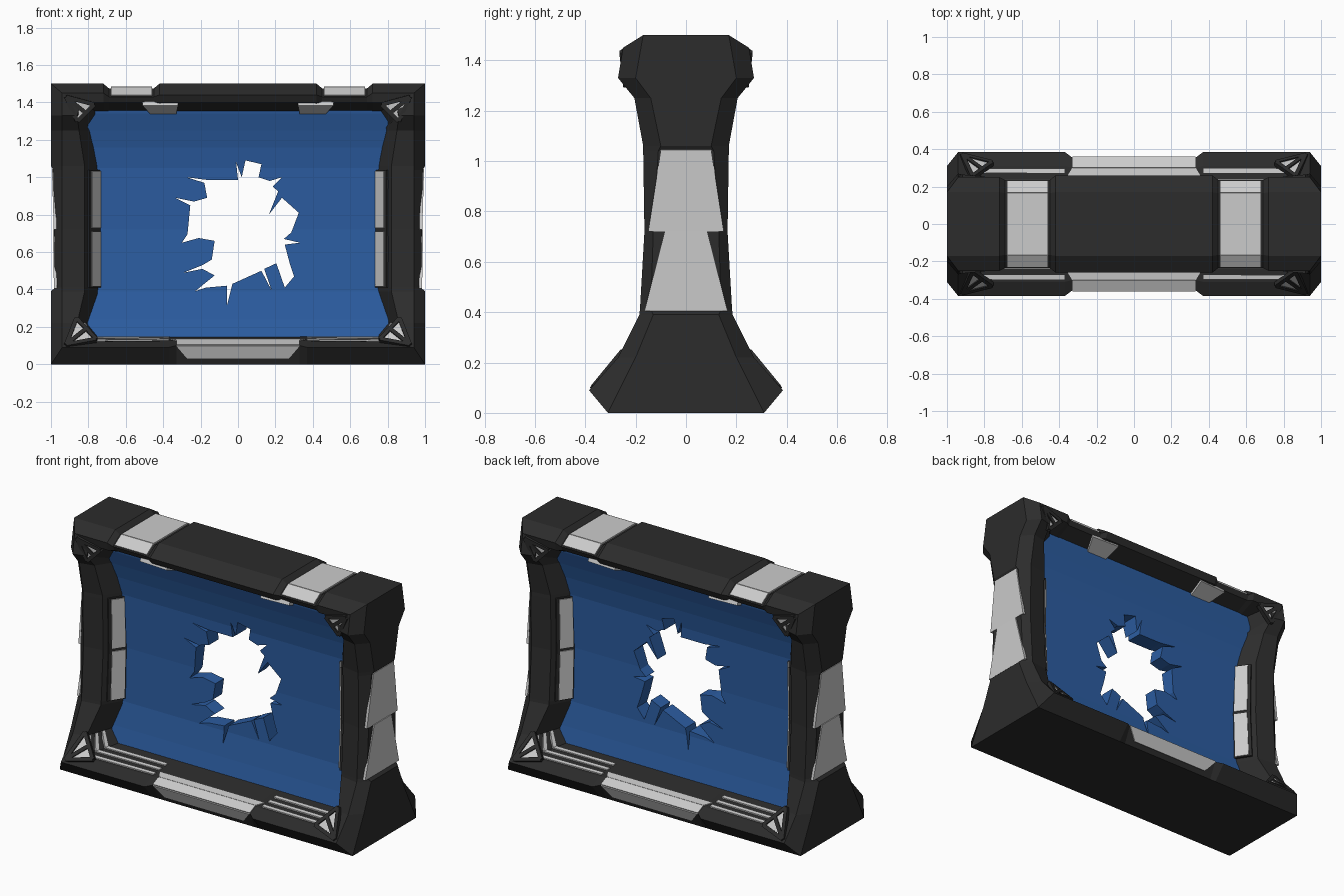
import bpy, bmesh
from mathutils import Vector as V

if "Cube" in bpy.data.objects:
    bpy.data.objects.remove(bpy.data.objects["Cube"])


def mat(name, rgb):
    m = bpy.data.materials.new(name)
    m.diffuse_color = (*rgb, 1)
    m.use_nodes = True
    m.node_tree.nodes["Principled BSDF"].inputs["Base Color"].default_value = m.diffuse_color
    return m


BLACK = mat("black_metal", (0.025, 0.025, 0.025))
BLUE = mat("blue_panel", (0.025, 0.11, 0.36))


def finish(name, bm, m=None):
    bmesh.ops.recalc_face_normals(bm, faces=bm.faces)
    me = bpy.data.meshes.new(name)
    bm.to_mesh(me)
    bm.free()
    ob = bpy.data.objects.new(name, me)
    bpy.context.collection.objects.link(ob)
    if m:
        me.materials.append(m)
    return ob


def solid(bm, low, high):
    a = [bm.verts.new(p) for p in low]
    b = [bm.verts.new(p) for p in high]
    n = len(a)
    bm.faces.new(a)
    bm.faces.new(b[::-1])
    for i in range(n):
        bm.faces.new((a[i], b[i], b[(i + 1) % n], a[(i + 1) % n]))


def plates(name, polys, t, m=None, mirror="xy"):
    """Thin slabs centred on each polygon, mirrored across the named axes."""
    bm = bmesh.new()
    for sx in ((1, -1) if "x" in mirror else (1,)):
        for sy in ((1, -1) if "y" in mirror else (1,)):
            for poly in polys:
                p = [V((v[0] * sx, v[1] * sy, v[2])) for v in poly]
                n = (p[1] - p[0]).cross(p[2] - p[0]).normalized() * t
                solid(bm, [v - n for v in p], [v + n for v in p])
    return finish(name, bm, m)


def bar(p, q, w, n):
    """Flat strip polygon from p to q of width 2w lying across normal n."""
    p, q = V(p), V(q)
    s = (q - p).cross(n).normalized() * w
    return [p - s, q - s, q + s, p + s]


# Frame stations: outer edge, front edge, inner edge, panel edge
def bottom(x, yb, zb, yc):
    return [V((x, .31, 0)), V((x, yb, zb)), V((x, yc, .125)), V((x, .07, .15))]


def top(x, ya, za, yb, zb, yc):
    return [V((x, ya, za)), V((x, yb, zb)), V((x, yc, 1.40)), V((x, .10, 1.34))]


low_corner = [V((1, .31, 0)), V((.94, .385, .09)), V((.84, .31, .12)), V((.74, .07, .15))]
high_corner = [V((1, .17, 1.5)), V((.94, .25, 1.45)), V((.84, .24, 1.40)), V((.74, .10, 1.34))]
rows = [(.22, 1, .20, .27, .86, .80, .06), (.39, 1, .13, .185, .82, .74, .03),
        (.41, .978, .14, .183, .82, .735, .03), (.72, .983, .13, .165, .82, .735, .02),
        (1.04, .988, .11, .17, .82, .735, .03), (1.06, 1, .10, .17, .82, .735, .03),
        (1.25, 1, .14, .205, .85, .775, .07), (1.33, 1, .20, .27, .86, .79, .08)]
side = [[V((xa, ya, z)), V((.94, yb, z)), V((xc, yb - .02, z)), V((xd, yd, min(z, 1.27)))]
        for z, xa, ya, yb, xc, xd, yd in rows]
ledge = bottom(.37, .385, .09, .31)
half = [bottom(.33, .355, .10, .30), ledge, low_corner] + side + [high_corner]
half += [top(.72, .17, 1.5, .25, 1.45, .24), top(.69, .165, 1.475, .235, 1.43, .22),
         top(.45, .165, 1.475, .235, 1.43, .22), top(.42, .17, 1.5, .26, 1.44, .24)]
loop = half + [[V((-p.x, p.y, p.z)) for p in st] for st in half[::-1]]

# Closed ring frame, front and back
bm = bmesh.new()
ring = [[bm.verts.new(p) for p in st] +
        [bm.verts.new((p.x, -p.y, p.z)) for p in st[::-1]] for st in loop]
for i, a in enumerate(ring):
    b = ring[(i + 1) % len(ring)]
    for k in range(8):
        bm.faces.new((a[k], b[k], b[(k + 1) % 8], a[(k + 1) % 8]))
finish("frame", bm, BLACK)

# Blue curved wall panel
prof = [(.10, .12), (.15, .095), (.24, .075), (.39, .05), (.72, .04), (1.05, .055),
        (1.16, .075), (1.25, .10), (1.34, .13), (1.39, .14)]
outline = [(y, z) for z, y in prof] + [(-y, z) for z, y in prof[::-1]]
bm = bmesh.new()
solid(bm, [(-.81, y, z) for y, z in outline], [(.81, y, z) for y, z in outline])
panel = finish("blue_wall_panel", bm, BLUE)

# Jagged hole with cracks
hole = [(.04, 1.09), (.125, 1.07), (.11, 1.0), (.17, .98), (.235, 1.0), (.185, .95), (.215, .925),
        (.165, .80), (.235, .89), (.325, .81), (.285, .705), (.245, .67), (.33, .65), (.25, .64),
        (.275, .545), (.30, .47), (.25, .41), (.205, .54), (.14, .51), (.18, .395), (.125, .50),
        (-.03, .43), (-.06, .31), (-.06, .42), (-.17, .41), (-.23, .39), (-.125, .475),
        (-.19, .51), (-.29, .49), (-.19, .53), (-.14, .56), (-.125, .66), (-.21, .675),
        (-.30, .65), (-.27, .695), (-.255, .85), (-.335, .89), (-.235, .87), (-.165, .89),
        (-.18, .97), (-.275, 1.0), (-.16, .985), (.0, .985), (-.01, 1.08), (.02, 1.0)]
bm = bmesh.new()
solid(bm, [(x, -.5, z) for x, z in hole], [(x, .5, z) for x, z in hole])
cutter = finish("hole_cutter", bm)
cutter.hide_render = True
mod = panel.modifiers.new("hole", 'BOOLEAN')
mod.operation, mod.solver, mod.object = 'DIFFERENCE', 'EXACT', cutter
bpy.context.view_layer.objects.active = panel
bpy.ops.object.modifier_apply(modifier=mod.name)
bpy.data.objects.remove(cutter)


def on_wall(st, t):
    return st[2].lerp(st[3], t)


def wall_quad(s1, s2, t1, t2):
    return [on_wall(s1, t1), on_wall(s2, t1), on_wall(s2, t2), on_wall(s1, t2)]


# Inner column lights with dark surrounds
lights = ((side[2], side[3], .02, .97), (side[3], side[4], .03, .98))
plates("light_surround", [wall_quad(a, b, .2, .95) for a, b, _, _ in lights], .012, BLACK)
quads = []
for a, b, u, v in lights:
    mid = lambda u: [p.lerp(q, u) for p, q in zip(a, b)]
    quads.append(wall_quad(mid(u), mid(v), .32, .85))
plates("column_lights", quads, .018)

# Stepped stripes on the lower ledge
stripes = []
for t in (.06, .30, .54):
    stripes += [wall_quad(ledge, low_corner, t, t + .1), wall_quad(low_corner, side[0], t, t + .1)]
plates("ledge_stripes", stripes, .008)

# Triangular corner gussets with struts
tris, struts = [], []
for p0, p1, p2 in (((.92, .365, .10), (.76, .325, .13), (.865, .25, .24)),
                   ((.92, .25, 1.43), (.77, .235, 1.39), (.86, .235, 1.30))):
    a, b, c = V(p0), V(p1), V(p2)
    n = (b - a).cross(c - a).normalized()
    tris.append([a, b, c])
    struts += [bar(p, q, .011, n) for p, q in ((a, b), (b, c), (c, a), (a, (b + c) / 2))]
plates("corner_gussets", tris, .006)
plates("gusset_struts", struts, .014, BLACK)

# Grey inserts: bottom sill, top bar and its underside
plates("sill_insert", [
    [(-.27, .325, .03), (.27, .325, .03), (.33, .355, .10), (-.33, .355, .10)],
    [(-.33, .355, .10), (.33, .355, .10), (.33, .30, .125), (-.33, .30, .125)],
    [(-.33, .30, .125), (.33, .30, .125), (.36, .25, .131), (-.36, .25, .131)]], .006, None, "y")
plates("top_insert", [[(.46, -.165, 1.478), (.68, -.165, 1.478), (.68, .165, 1.478), (.46, .165, 1.478)]],
       .006, None, "x")
plates("top_insert_slopes", [[(.46, .165, 1.478), (.68, .165, 1.478), (.68, .23, 1.436), (.46, .23, 1.436)]], .006)
plates("underside_insert", [[(.51, .225, 1.395), (.32, .235, 1.395), (.33, .13, 1.35), (.47, .13, 1.35)]], .012)

# Grey sawtooth plates on the outer sides
def side_plate(z0, w0, x0, z1, w1, x1):
    return [(x0, -w0, z0), (x0, w0, z0), (x1, w1, z1), (x1, -w1, z1)]


plates("side_insert", [side_plate(.405, .165, .976, .72, .085, .982),
                       side_plate(.72, .15, .977, 1.045, .10, .987)], .008, None, "x")
